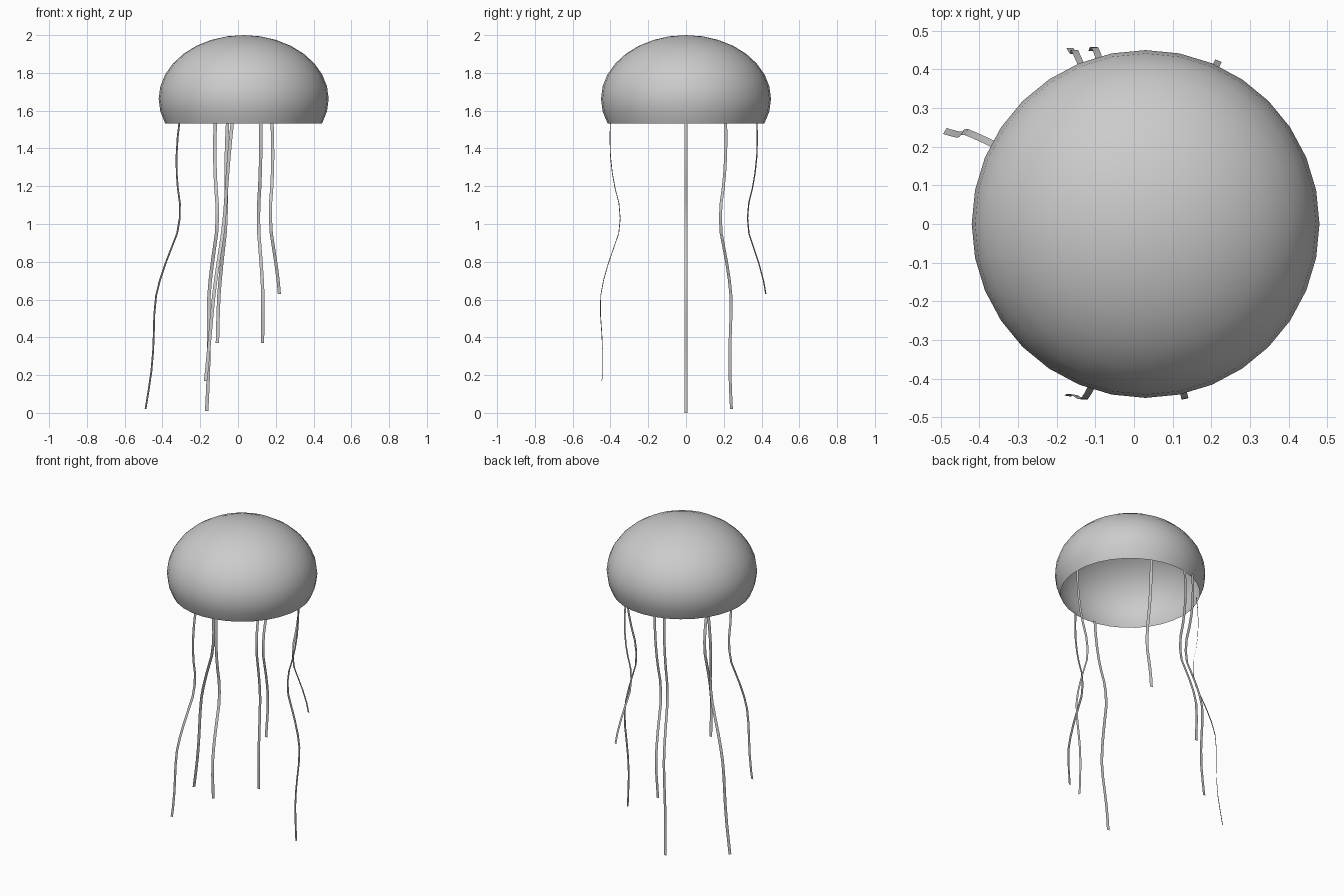
import bpy, bmesh, math
from mathutils import Vector

if "Cube" in bpy.data.objects:
    bpy.data.objects.remove(bpy.data.objects["Cube"])

CX = 0.03                      # bell axis
R, SQUASH, EQUATOR = 0.45, 0.75, 1.6625
RIM = EQUATOR - R * SQUASH * math.sin(math.radians(22.5))


def finish(name, bm):
    mesh = bpy.data.meshes.new(name)
    bm.to_mesh(mesh)
    bm.free()
    mesh.shade_smooth()
    obj = bpy.data.objects.new(name, mesh)
    bpy.context.collection.objects.link(obj)
    return obj


# Bell: squashed 32-sided sphere, open below the rim
bm = bmesh.new()
bmesh.ops.create_uvsphere(bm, u_segments=32, v_segments=16, radius=R)
cut = -R * math.sin(math.radians(22.5)) - 0.001
bmesh.ops.delete(bm, geom=[v for v in bm.verts if v.co.z < cut], context='VERTS')
for v in bm.verts:
    v.co = (v.co.x + CX, v.co.y, v.co.z * SQUASH + EQUATOR)
finish("bell", bm)

# Radial sway shared by every tentacle: (height, outward offset)
SWAY = [(1.54, 0.0), (1.46, 0.003), (1.36, 0.0), (1.27, -0.01), (1.19, -0.025),
        (1.11, -0.046), (1.03, -0.053), (0.95, -0.045), (0.88, -0.02), (0.79, 0.012),
        (0.70, 0.038), (0.62, 0.053), (0.52, 0.054), (0.42, 0.047), (0.33, 0.042),
        (0.22, 0.042), (0.11, 0.05), (0.0, 0.06)]


def sway(z):
    for (z0, s0), (z1, s1) in zip(SWAY, SWAY[1:]):
        if z1 <= z <= z0:
            return s0 + (s1 - s0) * (z0 - z) / (z0 - z1)
    return SWAY[-1][1]


def tentacle(name, x, y, tip, lean, flat_x=False, width=0.018):
    """Thin ribbon hanging from (x, y), swaying radially and leaning in x."""
    out = Vector((x - CX, y, 0)).normalized()
    side = Vector((1, 0, 0)) if flat_x else Vector((-out.y, out.x, 0))
    heights = [z for z, _ in SWAY if z > tip + 0.01] + [tip]
    bm = bmesh.new()
    prev = None
    for z in heights:
        drift = Vector((lean * (1.54 - z) / (1.54 - tip), 0, z))
        p = Vector((x, y, 0)) + out * sway(z) + drift
        pair = [bm.verts.new(p + side * s * width / 2) for s in (-1, 1)]
        if prev:
            bm.faces.new((prev[0], prev[1], pair[1], pair[0]))
        prev = pair
    return finish(name, bm)


# Tentacles: top x, top y, tip height, lean
tentacle("tentacle_left", -0.31, 0.21, 0.02, -0.13)
tentacle("tentacle_back_left", -0.12, 0.40, 0.01, -0.025, True)
tentacle("tentacle_back", -0.055, 0.405, 0.37, -0.045, True)
tentacle("tentacle_back_right", 0.18, 0.375, 0.63, 0.02)
tentacle("tentacle_right", 0.44, 0.0, 0.0, -0.075)
tentacle("tentacle_front_right", 0.12, -0.40, 0.37, 0.0)
tentacle("tentacle_front_left", -0.03, -0.40, 0.17, -0.135)
